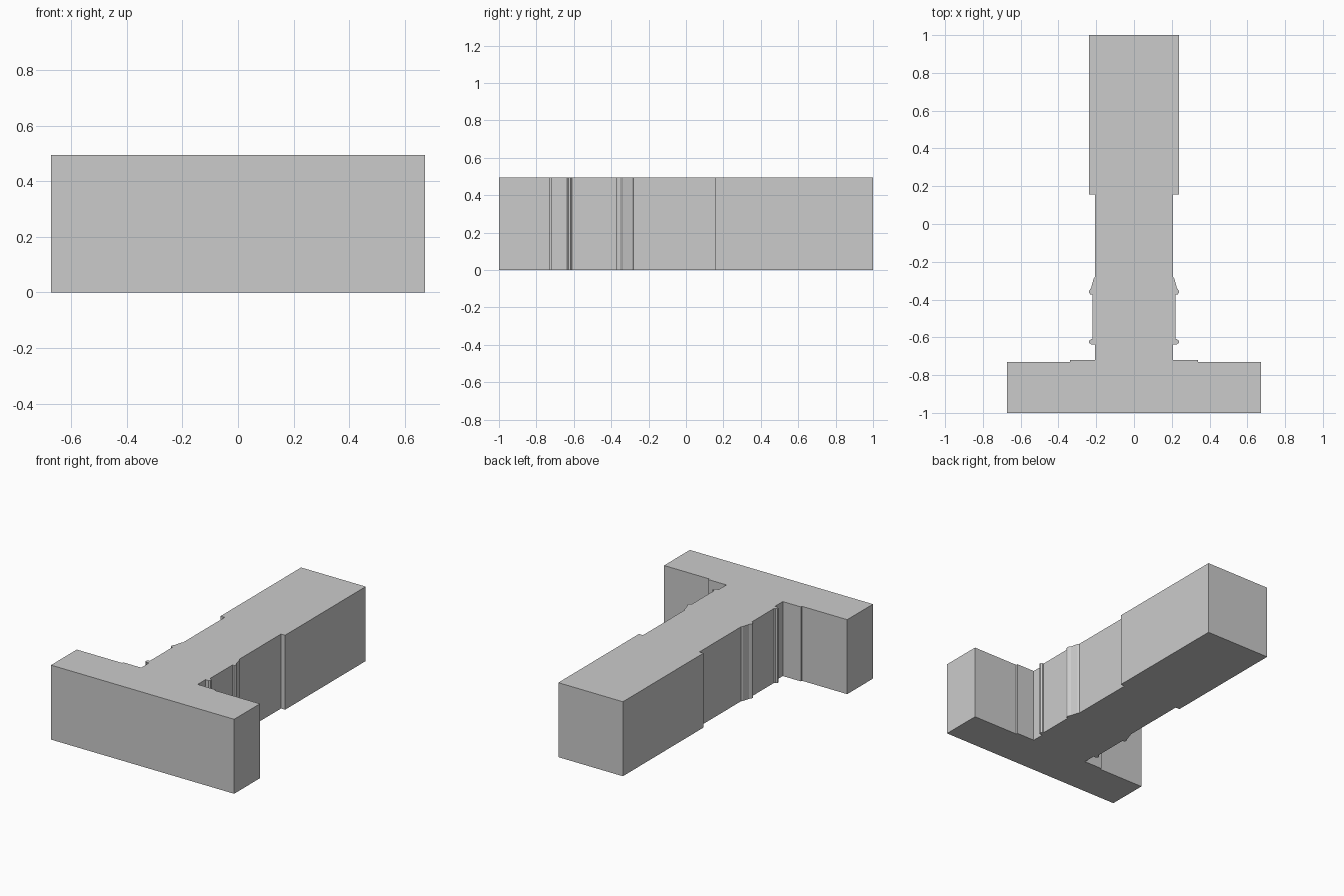
import bpy, bmesh

if "Cube" in bpy.data.objects:
    bpy.data.objects.remove(bpy.data.objects["Cube"])

HEIGHT = 0.494


def bead(y0, y1, x_in, x_out):
    """Small rounded bead on the shaft side, from y0 up to y1."""
    h, d = y1 - y0, x_out - x_in
    return [(x_in, y0), (x_in + d * 0.7, y0), (x_out, y0 + h * 0.3),
            (x_out, y0 + h * 0.7), (x_in + d * 0.7, y1)]


# Right half of the plan outline, front to back
half = [(0.672, -1.0), (0.672, -0.73), (0.34, -0.73), (0.34, -0.719), (0.207, -0.719)]
half += bead(-0.637, -0.61, 0.207, 0.237)
half += [(0.22, -0.61)]
half += bead(-0.373, -0.345, 0.22, 0.237)
half += [(0.227, -0.338), (0.214, -0.29), (0.207, -0.28),
         (0.207, 0.155), (0.237, 0.155), (0.237, 1.0)]

# Mirror to a closed outline and extrude upward
outline = half + [(-x, y) for x, y in reversed(half)]
bm = bmesh.new()
base = bm.faces.new([bm.verts.new((x, y, 0)) for x, y in outline])
top = bmesh.ops.extrude_face_region(bm, geom=[base], use_keep_orig=True)
bmesh.ops.translate(bm, vec=(0, 0, HEIGHT),
                    verts=[v for v in top["geom"] if isinstance(v, bmesh.types.BMVert)])
bmesh.ops.recalc_face_normals(bm, faces=bm.faces[:])

mesh = bpy.data.meshes.new("t_shaped_block")
bm.to_mesh(mesh)
bm.free()
bpy.context.collection.objects.link(bpy.data.objects.new("t_shaped_block", mesh))
